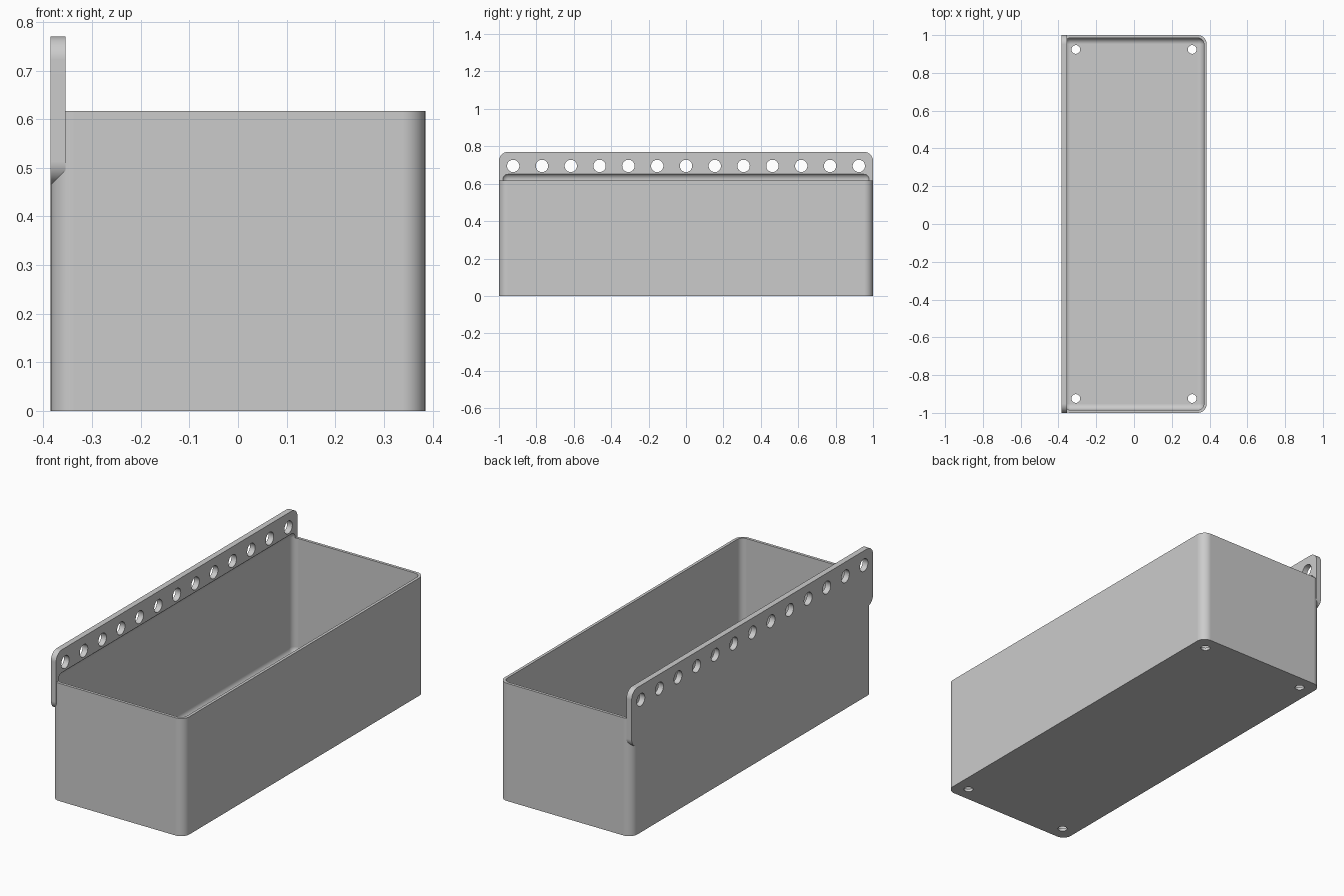
import bpy
import bmesh
import math
from mathutils import Matrix, Vector

if "Cube" in bpy.data.objects:
    bpy.data.objects.remove(bpy.data.objects["Cube"], do_unlink=True)

HALF_X, HALF_Y = 0.385, 1.0
BOX_TOP, RAIL_TOP, RAIL_BOTTOM = 0.617, 0.77, 0.465
WALL, RAIL_THICK, RADIUS = 0.015, 0.03, 0.048

grey = bpy.data.materials.new("plain grey")
grey.use_nodes = True
colour = (0.6, 0.6, 0.6, 1)
grey.diffuse_color = colour
grey.node_tree.nodes["Principled BSDF"].inputs["Base Color"].default_value = colour


def finish(name, bm):
    mesh = bpy.data.meshes.new(name)
    bmesh.ops.recalc_face_normals(bm, faces=bm.faces)
    bm.to_mesh(mesh)
    bm.free()
    mesh.materials.append(grey)
    obj = bpy.data.objects.new(name, mesh)
    bpy.context.collection.objects.link(obj)
    return obj


def rounded_box(name, low, high, radius, axis=None):
    """Box between two corners; rounds the edges along one axis, or all edges."""
    low, high = Vector(low), Vector(high)
    bm = bmesh.new()
    bmesh.ops.create_cube(bm, size=1)
    for v in bm.verts:
        v.co = (low + high) / 2 + v.co * (high - low)
    edges = [e for e in bm.edges if axis is None
             or abs((e.verts[0].co - e.verts[1].co)[axis]) > 1e-4]
    bmesh.ops.bevel(bm, geom=edges, offset=radius, segments=10,
                    profile=0.5, affect='EDGES')
    return finish(name, bm)


def drills(name, points, radius, depth, turn):
    """Row of separate cylinders used as one cutter."""
    bm = bmesh.new()
    for p in points:
        bmesh.ops.create_cone(bm, cap_ends=True, segments=32, radius1=radius,
                              radius2=radius, depth=depth,
                              matrix=Matrix.Translation(p) @ turn)
    return finish(name, bm)


def combine(obj, other, operation):
    """Apply a boolean and remove the helper."""
    mod = obj.modifiers.new(operation, 'BOOLEAN')
    mod.operation, mod.solver, mod.object = operation, 'EXACT', other
    bpy.context.view_layer.objects.active = obj
    bpy.ops.object.modifier_apply(modifier=mod.name)
    bpy.data.objects.remove(other, do_unlink=True)


# Outer body with rounded upright corners
bin_body = rounded_box("storage_bin", (-HALF_X, -HALF_Y, 0),
                       (HALF_X, HALF_Y, BOX_TOP), RADIUS, axis=2)

# Hanging rail along the left edge of the front view
rail = rounded_box("hanging_rail", (-HALF_X, -HALF_Y, RAIL_BOTTOM),
                   (-HALF_X + RAIL_THICK, HALF_Y, RAIL_TOP), RADIUS, axis=0)
combine(bin_body, rail, 'UNION')

# Hollow interior, filleted all round and running a little up into the rail
cavity = rounded_box("cavity_cutter", (WALL - HALF_X, WALL - HALF_Y, WALL),
                     (HALF_X - WALL, HALF_Y - WALL, 0.656), RADIUS - WALL)
combine(bin_body, cavity, 'DIFFERENCE')

# Row of mounting holes through the rail
rail_points = [Vector((RAIL_THICK / 2 - HALF_X, i * 0.154, 0.695))
               for i in range(-6, 7)]
combine(bin_body, drills("rail_drill", rail_points, 0.033, 0.2,
                         Matrix.Rotation(math.pi / 2, 4, 'Y')), 'DIFFERENCE')

# Drain holes near the floor corners
floor_points = [Vector((x * 0.308, y * 0.924, 0)) for x in (-1, 1) for y in (-1, 1)]
combine(bin_body, drills("floor_drill", floor_points, 0.023, 0.1,
                         Matrix.Identity(4)), 'DIFFERENCE')

# Smooth fillets with crisp rims
bpy.ops.object.select_all(action='DESELECT')
bin_body.select_set(True)
bpy.context.view_layer.objects.active = bin_body
bpy.ops.object.shade_smooth_by_angle(angle=math.radians(30))
weighted = bin_body.modifiers.new("flat_panels", 'WEIGHTED_NORMAL')
weighted.keep_sharp = True
